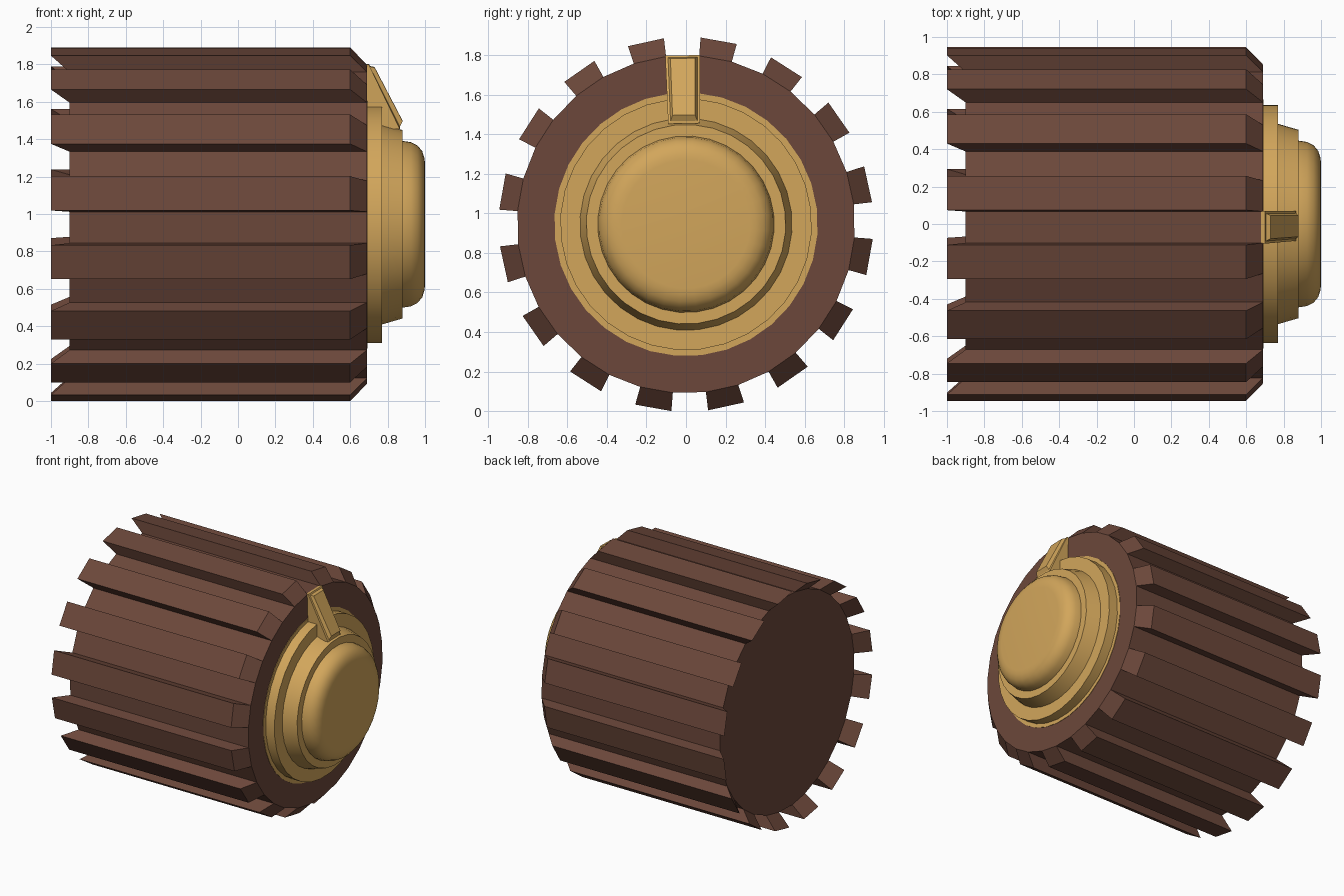
import bpy, bmesh, math
from mathutils import Matrix

if "Cube" in bpy.data.objects:
    bpy.data.objects.remove(bpy.data.objects["Cube"])

CZ = 0.945                       # height of the turning axis
TWIST = math.radians(1.15)       # the knob is turned very slightly
SIDES = 32


def material(name, rgb):
    m = bpy.data.materials.new(name)
    m.diffuse_color = (*rgb, 1)
    m.use_nodes = True
    m.node_tree.nodes["Principled BSDF"].inputs["Base Color"].default_value = m.diffuse_color
    return m


brown = material("dark brown", (0.150, 0.064, 0.043))
gold = material("gold", (0.645, 0.381, 0.105))


def make_object(name, bm, mat, smooth=False):
    bm.transform(Matrix.Translation((0, 0, CZ)) @ Matrix.Rotation(TWIST, 4, 'X'))
    bmesh.ops.recalc_face_normals(bm, faces=bm.faces)
    me = bpy.data.meshes.new(name)
    bm.to_mesh(me)
    bm.free()
    me.materials.append(mat)
    ob = bpy.data.objects.new(name, me)
    bpy.context.collection.objects.link(ob)
    if smooth:
        bpy.ops.object.select_all(action='DESELECT')
        ob.select_set(True)
        bpy.context.view_layer.objects.active = ob
        bpy.ops.object.shade_smooth_by_angle(angle=math.radians(35))
    return ob


def ring(bm, x, r, n=SIDES):
    return [bm.verts.new((x, r * math.cos(2 * math.pi * (i + 0.5) / n),
                          r * math.sin(2 * math.pi * (i + 0.5) / n))) for i in range(n)]


def bridge(bm, a, b):
    n = len(a)
    return [bm.faces.new((a[i], a[(i + 1) % n], b[(i + 1) % n], b[i])) for i in range(n)]


# Knob body: 32-sided drum whose every second side is raised into a slanted grip rib
bm = bmesh.new()
back, front = ring(bm, -0.90, 0.855), ring(bm, 0.69, 0.855)
back_out, front_out = ring(bm, -1.0, 0.948), ring(bm, 0.60, 0.948)
bm.faces.new(back)
bm.faces.new(front)
for i in range(SIDES):
    j = (i + 1) % SIDES
    if i % 2:
        bm.faces.new((back[i], back[j], front[j], front[i]))
    else:
        loop_in = (back[i], back[j], front[j], front[i])
        loop_out = (back_out[i], back_out[j], front_out[j], front_out[i])
        bridge(bm, loop_in, loop_out)
        bm.faces.new(loop_out)
bmesh.ops.delete(bm, geom=[v for v in bm.verts if not v.link_faces], context='VERTS')
make_object("grip_body", bm, brown)


# Turned cap: stepped discs ending in a rounded button
def turned(name, profile):
    b = bmesh.new()
    rings = [ring(b, x, r) for x, r in profile]
    b.faces.new(rings[0])
    b.faces.new(rings[-1])
    for p, q in zip(rings, rings[1:]):
        bridge(b, p, q)
    make_object(name, b, gold, True)


turned("cap_trim_ring", [(0.685, 0.667), (0.693, 0.667)])
turned("stepped_cap", [(0.685, 0.637), (0.77, 0.637), (0.77, 0.537), (0.88, 0.505),
                       (0.88, 0.447), (0.925, 0.440), (0.96, 0.422),
                       (0.985, 0.392), (0.997, 0.355), (1.0, 0.325)])

# Pointer: wedge with a narrower raised ridge, sloping from the rim to the cap
bm = bmesh.new()


def quad(x_top, z_top, x_low, z_low, w_top, w_low):
    return [bm.verts.new(c) for c in ((x_top, -w_top, z_top - CZ), (x_top, w_top, z_top - CZ),
                                      (x_low, w_low, z_low - CZ), (x_low, -w_low, z_low - CZ))]


loops = [quad(0.68, 1.80, 0.68, 1.455, 0.088, 0.080),
         quad(0.70, 1.80, 0.865, 1.455, 0.088, 0.080),
         quad(0.705, 1.79, 0.865, 1.468, 0.074, 0.068),
         quad(0.73, 1.785, 0.88, 1.498, 0.062, 0.057)]
bm.faces.new(loops[0])
bm.faces.new(loops[-1])
for p, q in zip(loops, loops[1:]):
    bridge(bm, p, q)
make_object("pointer", bm, gold)
